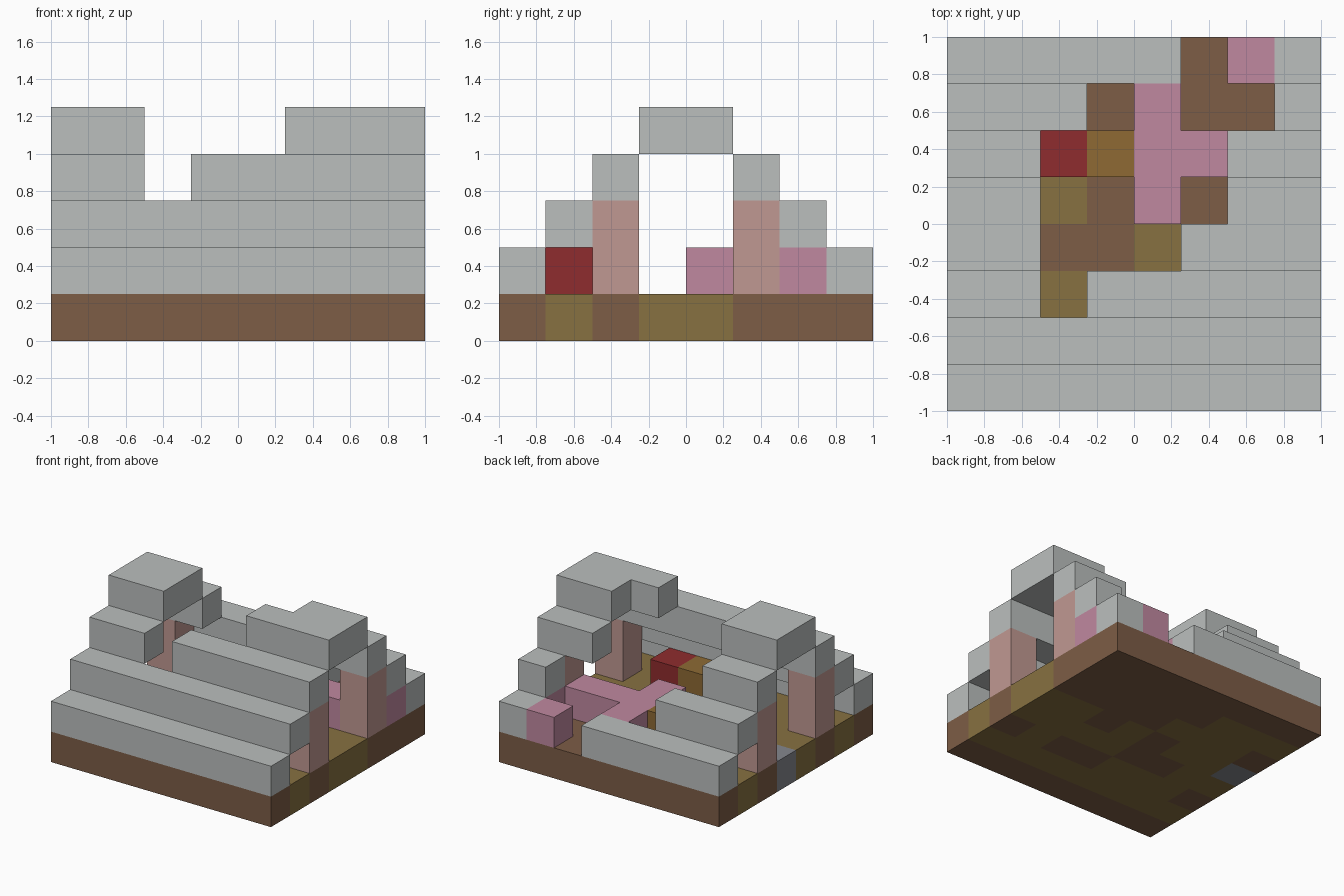
import bpy
import bmesh

CELL = 0.25   # edge of one block
N = 8         # blocks along each side

cube = bpy.data.objects.get("Cube")
if cube:
    bpy.data.objects.remove(cube, do_unlink=True)


def linear(c):
    c /= 255
    return c / 12.92 if c <= 0.04045 else ((c + 0.055) / 1.055) ** 2.4


def material(name, r, g, b):
    colour = (linear(r), linear(g), linear(b), 1)
    mat = bpy.data.materials.new(name)
    mat.use_nodes = True
    mat.diffuse_color = colour
    bsdf = mat.node_tree.nodes["Principled BSDF"]
    bsdf.inputs["Base Color"].default_value = colour
    bsdf.inputs["Roughness"].default_value = 0.9
    return mat


roof_grey = material("roof_grey", 187, 191, 190)
earth_brown = material("earth_brown", 125, 93, 70)
plank_olive = material("plank_olive", 135, 113, 65)
stone_grey = material("stone_grey", 133, 135, 142)
blanket_red = material("blanket_red", 143, 44, 46)
chest_ochre = material("chest_ochre", 142, 106, 52)
clay_pink = material("clay_pink", 192, 137, 160)
pillar_rose = material("pillar_rose", 192, 153, 146)


def finish(name, bm, mats):
    bmesh.ops.recalc_face_normals(bm, faces=bm.faces)
    mesh = bpy.data.meshes.new(name)
    bm.to_mesh(mesh)
    bm.free()
    for mat in mats:
        mesh.materials.append(mat)
    obj = bpy.data.objects.new(name, mesh)
    bpy.context.collection.objects.link(obj)
    return obj


def block(name, mat, col, row, level, wide=1, deep=1, tall=1):
    """Box measured in blocks, counted from the front right corner."""
    bm = bmesh.new()
    bmesh.ops.create_cube(bm, size=1)
    for v in bm.verts:
        v.co.x = (col + (v.co.x + 0.5) * wide) * CELL - 1
        v.co.y = (row + (v.co.y + 0.5) * deep) * CELL - 1
        v.co.z = (level + (v.co.z + 0.5) * tall) * CELL
    return finish(name, bm, [mat])


# Floor slab: one letter per block, back row first (e earth, p plank, s stone)
FLOOR = [
    "eeeeeeee",
    "pppeeeee",
    "epppeeee",
    "sppepepp",
    "ppeepppp",
    "epppeepe",
    "pppppppp",
    "eeeeeeee",
]
bm = bmesh.new()
bmesh.ops.create_grid(bm, x_segments=N, y_segments=N, size=1)
top = bmesh.ops.extrude_face_region(bm, geom=bm.faces[:], use_keep_orig=True)
raised = [g for g in top["geom"] if isinstance(g, bmesh.types.BMVert)]
bmesh.ops.translate(bm, verts=raised, vec=(0, 0, CELL))
for face in bm.faces:
    centre = face.calc_center_median()
    col = min(N - 1, int((centre.x + 1) / CELL))
    row = min(N - 1, int((centre.y + 1) / CELL))
    face.material_index = "eps".index(FLOOR[N - 1 - row][col])
finish("floor", bm, [earth_brown, plank_olive, stone_grey])

# Stepped roof, front slope: each course one block higher and further in
block("front_roof_course_low", roof_grey, 0, 0, 1, wide=8)
block("front_roof_course_mid", roof_grey, 0, 1, 2, wide=8)
block("front_roof_course_high_right", roof_grey, 0, 2, 3, wide=2)
block("front_roof_course_high_left", roof_grey, 3, 2, 3, wide=5)

# Stepped roof, broken back slope: blocks remaining at the right and left ends
remains = [("low", 5, 1), ("mid", 3, 1), ("high", 2, 2)]
for step, (label, right, left) in enumerate(remains):
    row, level = 7 - step, 1 + step
    block(f"back_roof_{label}_right", roof_grey, 0, row, level, wide=right)
    block(f"back_roof_{label}_left", roof_grey, N - left, row, level, wide=left)

# Ridge
for side, col in (("right", 0), ("left", 6)):
    block(f"ridge_{side}", roof_grey, col, 3, 4, wide=2, deep=2)
block("ridge_broken_end", roof_grey, 5, 3, 4)

# Corner pillars beside the doorways
for side, col in (("right", 0), ("left", 7)):
    for end, row in (("front", 2), ("back", 5)):
        block(f"{end}_{side}_pillar", pillar_rose, col, row, 1, tall=2)

# Fallen pink blocks inside and along the back
block("pink_rubble_long", clay_pink, 4, 4, 1, deep=3)
block("pink_rubble_cross", clay_pink, 5, 5, 1, wide=2)
block("pink_side_block", clay_pink, 7, 6, 1)
block("pink_back_block", clay_pink, 6, 7, 1)

# Beds with a chest beside each
block("front_bed", blanket_red, 5, 1, 1, deep=2)
block("front_chest", chest_ochre, 4, 2, 1)
block("back_bed", blanket_red, 2, 5, 1, deep=2)
block("back_chest", chest_ochre, 3, 5, 1)
